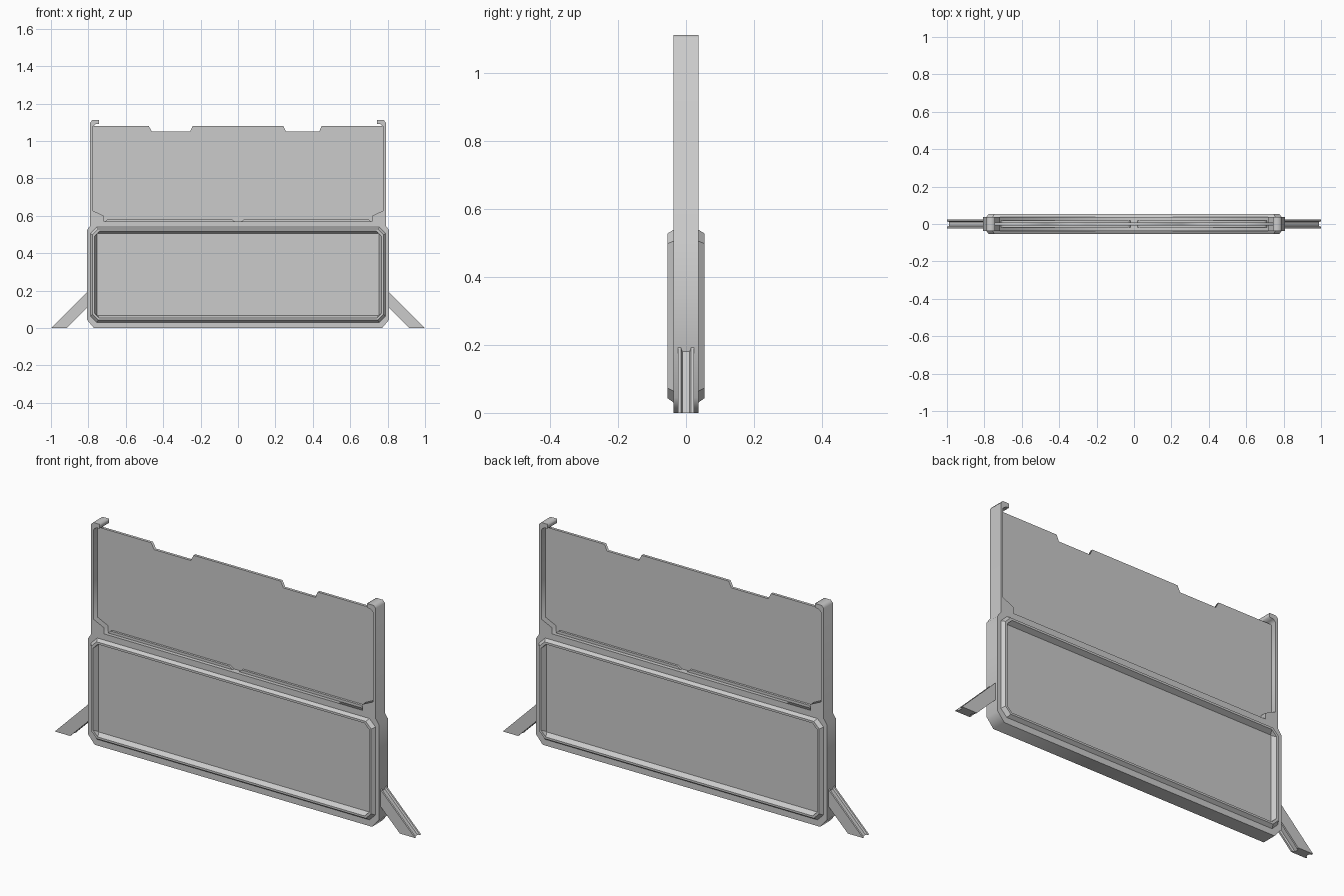
import bpy, bmesh

if "Cube" in bpy.data.objects:
    bpy.data.objects.remove(bpy.data.objects["Cube"])


def prism(name, outlines, y0, y1):
    """Extrude x/z outlines (later ones are holes) from y0 to y1."""
    cu = bpy.data.curves.new(name, 'CURVE')
    cu.dimensions = '2D'
    cu.fill_mode = 'BOTH'
    cu.extrude = (y1 - y0) / 2
    for pts in outlines:
        sp = cu.splines.new('POLY')
        sp.points.add(len(pts) - 1)
        for p, (x, z) in zip(sp.points, pts):
            p.co = (x, z, 0, 1)
        sp.use_cyclic_u = True
    tmp = bpy.data.objects.new(name + "_curve", cu)
    bpy.context.collection.objects.link(tmp)
    me = bpy.data.meshes.new_from_object(
        tmp.evaluated_get(bpy.context.evaluated_depsgraph_get()))
    bpy.data.objects.remove(tmp)
    for v in me.vertices:
        x, z, d = v.co
        v.co = (x, (y0 + y1) / 2 - d, z)
    bm = bmesh.new()
    bm.from_mesh(me)
    return finish(name, bm)


def finish(name, bm):
    bmesh.ops.remove_doubles(bm, verts=bm.verts, dist=1e-5)
    bmesh.ops.recalc_face_normals(bm, faces=bm.faces)
    me = bpy.data.meshes.new(name)
    bm.to_mesh(me)
    bm.free()
    ob = bpy.data.objects.new(name, me)
    bpy.context.collection.objects.link(ob)
    return ob


def skin(name, loops, caps):
    """Join equal-length point loops with quads; cap the listed loop indices."""
    bm = bmesh.new()
    rings = [[bm.verts.new(p) for p in loop] for loop in loops]
    for a, b in zip(rings, rings[1:]):
        for i in range(len(a)):
            j = (i + 1) % len(a)
            bm.faces.new((a[i], a[j], b[j], b[i]))
    for i in caps:
        bm.faces.new(rings[i])
    return finish(name, bm)


def octagon(w, z0, z1, c):
    return [(-w + c, z0), (w - c, z0), (w, z0 + c), (w, z1 - c),
            (w - c, z1), (-w + c, z1), (-w, z1 - c), (-w, z0 + c)]


# main frame: lower body, posts with inward hooks, corner gussets
half = [(.77, 0), (.808, .045), (.808, .522), (.79, .548), (.79, 1.1),
        (.778, 1.113), (.742, 1.113), (.742, 1.092), (.762, 1.09), (.776, 1.078),
        (.776, .628), (.717, .6), (.717, .57)]
outline = half + [(-x, z) for x, z in reversed(half)]
hole = [(-.772, .05), (.772, .05), (.772, .52), (-.772, .52)]
prism("main_frame", [outline, hole], -.037, .037)

# upper thin panel with two notches in its top edge
prism("upper_panel", [[(-.785, .55), (.785, .55), (.785, 1.08), (.447, 1.08), (.434, 1.05),
                       (.257, 1.05), (.242, 1.08), (-.242, 1.08), (-.257, 1.05),
                       (-.46, 1.05), (-.477, 1.08), (-.785, 1.08)]], -.007, .007)

# raised lower trim with recessed panel, front and back
for side, label in ((-1, "front"), (1, "back")):
    steps = [(octagon(.79, .03, .54, .034), .036),
             (octagon(.777, .043, .529, .03), .054),
             (octagon(.767, .053, .518, .027), .054),
             (octagon(.754, .066, .505, .002), .03)]
    skin("lower_trim_" + label,
         [[(x, side * y, z) for x, z in pts] for pts, y in steps], [3])
    # low ledge strips at the base of the upper panel
    for s, hand in ((-1, "left"), (1, "right")):
        strip = [(.018, .565), (.018, .57), (.035, .583), (.695, .583), (.71, .57), (.71, .565)]
        ys = sorted((side * .006, side * .018))
        prism(f"ledge_strip_{label}_{hand}", [[(s * x, z) for x, z in strip]], *ys)

# slanted grooved legs, H-shaped section given as (y, x+z)
section = [(-.024, .915), (-.015, .915), (-.011, .926), (.011, .926), (.015, .915), (.024, .915),
           (.024, 1), (.015, 1), (.011, .989), (-.011, .989), (-.015, 1), (-.024, 1)]
for s, hand in ((-1, "left"), (1, "right")):
    skin("leg_" + hand, [[(s * .8, y, t - .8) for y, t in section],
                         [(s * t, y, 0) for y, t in section]], [0, 1])
